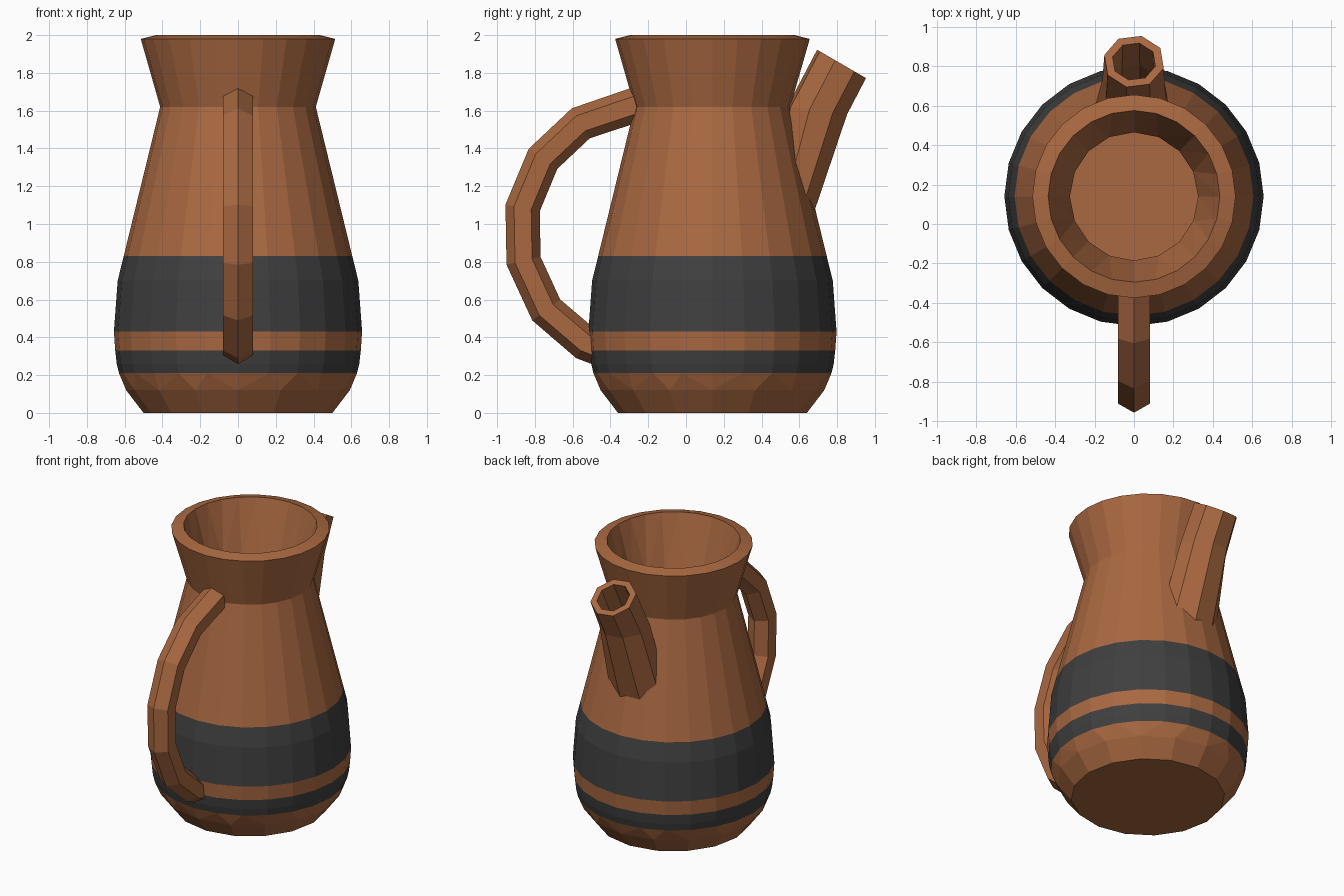
import bpy, bmesh, math
from mathutils import Vector

if "Cube" in bpy.data.objects:
    bpy.data.objects.remove(bpy.data.objects["Cube"])


def material(name, rgb):
    m = bpy.data.materials.new(name)
    m.diffuse_color = (*rgb, 1)
    m.use_nodes = True
    m.node_tree.nodes["Principled BSDF"].inputs["Base Color"].default_value = m.diffuse_color
    return m


CLAY = material("terracotta", (0.40, 0.14, 0.053))
DARK = material("charcoal glaze", (0.05, 0.05, 0.05))


def zip_rings(bm, a, b, mat=0):
    """Join two rings that may have different numbers of points."""
    na, nb = len(a), len(b)
    if na == nb:
        for i in range(na):
            j = (i + 1) % na
            bm.faces.new((a[i], a[j], b[j], b[i])).material_index = mat
        return
    i = j = 0
    while i < na or j < nb:
        if j >= nb or (i < na and (i + 1) / na <= (j + 1) / nb):
            tri = (a[i % na], a[(i + 1) % na], b[j % nb])
            i += 1
        else:
            tri = (a[i % na], b[(j + 1) % nb], b[j % nb])
            j += 1
        bm.faces.new(tri).material_index = mat


def loft(name, rings, mats=None):
    """Skin a list of point rings and cap both ends."""
    bm = bmesh.new()
    loops = [[bm.verts.new(p) for p in r] for r in rings]
    for k in range(len(loops) - 1):
        zip_rings(bm, loops[k], loops[k + 1], mats[k] if mats else 0)
    bm.faces.new(loops[0])
    bm.faces.new(loops[-1])
    bmesh.ops.recalc_face_normals(bm, faces=bm.faces)
    me = bpy.data.meshes.new(name)
    bm.to_mesh(me)
    bm.free()
    me.materials.append(CLAY)
    me.materials.append(DARK)
    ob = bpy.data.objects.new(name, me)
    bpy.context.collection.objects.link(ob)
    return ob


def oval(center, up, half_width, n, phase=0.0):
    """Ring spanned by a vector in the yz plane and a half width along x."""
    c, u, w = Vector(center), Vector(up), Vector((half_width, 0, 0))
    return [c + u * math.cos(t) + w * math.sin(t)
            for t in (2 * math.pi * i / n + phase for i in range(n))]


# Jug body: radius, height, sides, colour of the band above (outside, then inside)
BODY_Y = 0.14
profile = [(0.50, 0, 16, 0), (0.592, 0.12, 16, 0), (0.63, 0.21, 24, 1), (0.642, 0.26, 24, 1),
           (0.65, 0.33, 24, 0), (0.657, 0.43, 24, 1), (0.637, 0.70, 24, 1),
           (0.605, 0.83, 24, 0), (0.412, 1.62, 24, 0), (0.515, 1.98, 24, 0),
           (0.435, 2.0, 24, 0), (0.325, 1.62, 16, 0), (0.52, 0.80, 16, 0),
           (0.56, 0.43, 16, 0), (0.42, 0.09, 16, 0)]
loft("jug_body", [oval((0, BODY_Y, z), (0, r, 0), r, n) for r, z, n, _ in profile],
     [p[3] for p in profile])

# Handle: hexagonal bar swept along a curved path in the yz plane
path = [Vector((0, y, z)) for y, z in
        [(-0.24, 1.64), (-0.557, 1.533), (-0.757, 1.345), (-0.865, 1.085),
         (-0.86, 0.805), (-0.74, 0.545), (-0.535, 0.37), (-0.44, 0.335)]]
rings = []
for i, p in enumerate(path):
    d_in = (p - path[max(i - 1, 0)]).normalized()
    d_out = (path[min(i + 1, len(path) - 1)] - p).normalized()
    t = (d_in + d_out).normalized()
    out = Vector((0, t.z, -t.y)) * 0.0925
    rings.append(oval(p, out, 0.0925, 6))
loft("handle", rings)

# Spout: hollow octagonal tube; each ring given by its far and near points
def spout_ring(far, near, half_width, scale=1.0):
    f, n = Vector((0, *far)), Vector((0, *near))
    return oval((f + n) / 2, (f - n) / 2 * scale, half_width * scale, 8, 0.25)


base = ((0.665, 1.01), (0.51, 1.45), 0.20)
middle = ((0.858, 1.58), (0.53, 1.62), 0.165)
tip = ((0.957, 1.77), (0.69, 1.925), 0.155)
loft("spout", [spout_ring(*base), spout_ring(*middle), spout_ring(*tip),
               spout_ring(*tip, 0.72), spout_ring(*middle, 0.72), spout_ring(*base, 0.6)])
